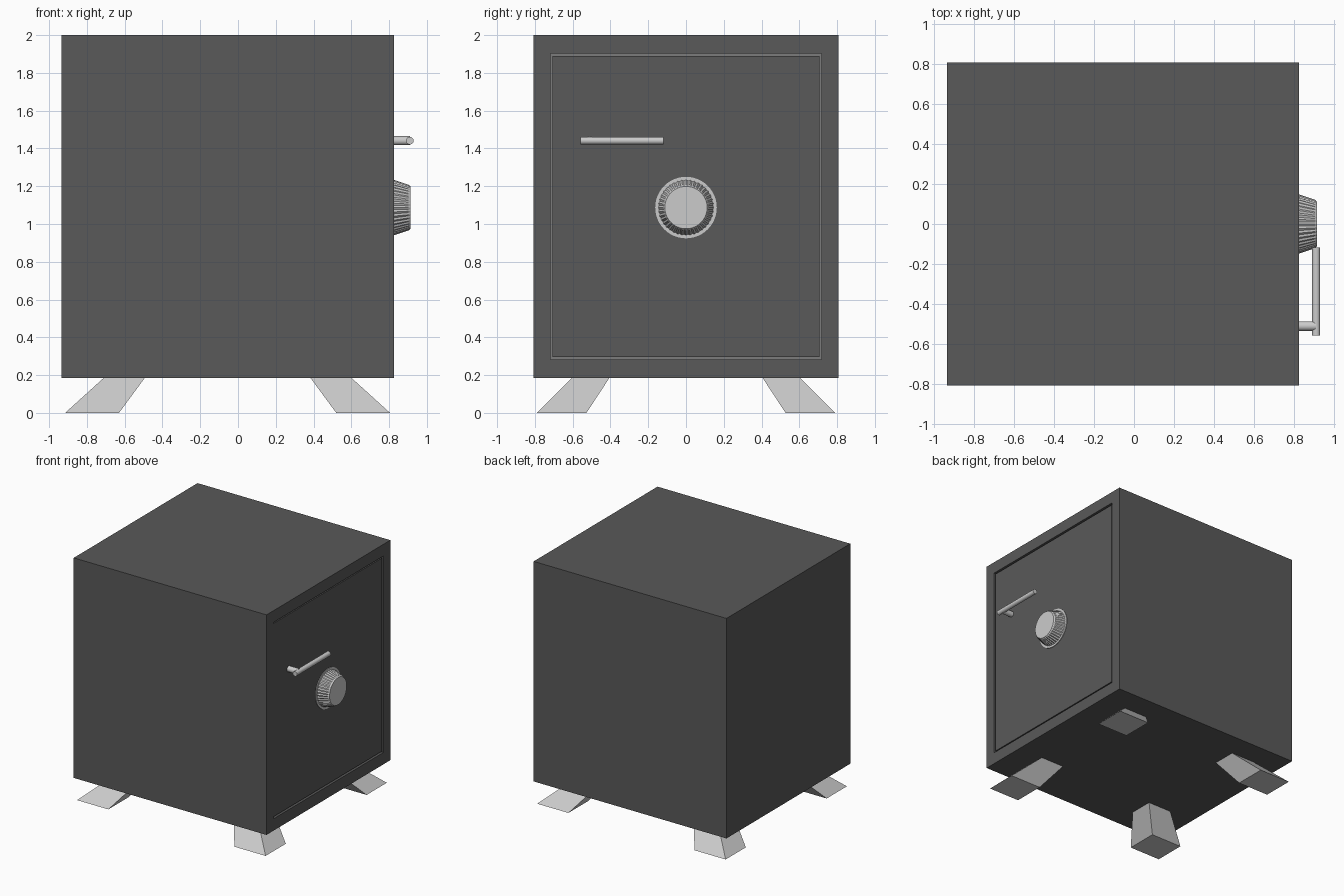
import bpy, bmesh
from math import pi, sin, cos
from mathutils import Vector

if "Cube" in bpy.data.objects:
    bpy.data.objects.remove(bpy.data.objects["Cube"])


def material(name, v):
    m = bpy.data.materials.new(name)
    m.diffuse_color = (v, v, v, 1)
    m.use_nodes = True
    m.node_tree.nodes["Principled BSDF"].inputs["Base Color"].default_value = m.diffuse_color
    return m


dark = material("dark_steel", 0.1)
seam = material("seam_grey", 0.2)


def finish(name, bm, *mats):
    bmesh.ops.recalc_face_normals(bm, faces=bm.faces)
    me = bpy.data.meshes.new(name)
    bm.to_mesh(me)
    bm.free()
    for m in mats:
        me.materials.append(m)
    ob = bpy.data.objects.new(name, me)
    bpy.context.collection.objects.link(ob)
    return ob


def box(lo, hi):
    bm = bmesh.new()
    bmesh.ops.create_cube(bm, size=1)
    for v in bm.verts:
        v.co = [hi[i] if v.co[i] > 0 else lo[i] for i in range(3)]
    return bm


def lathe_x(name, profile, n, centre, rib=0.0):
    """Closed rings of (x, radius) around the x axis; rib cuts flutes into the inner rings."""
    bm = bmesh.new()
    rings = []
    for k, (x, r) in enumerate(profile):
        cut = rib if 0 < k < len(profile) - 1 else 0
        ring = []
        for i in range(n):
            a = 2 * pi * i / n
            q = r - (cut if i % 2 else 0)
            ring.append(bm.verts.new((x, centre[0] + q * cos(a), centre[1] + q * sin(a))))
        rings.append(ring)
    for a, b in zip(rings, rings[1:]):
        for i in range(n):
            j = (i + 1) % n
            bm.faces.new((a[i], a[j], b[j], b[i]))
    bm.faces.new(rings[0])
    bm.faces.new(rings[-1])
    return finish(name, bm)


def smooth(ob):
    bpy.ops.object.select_all(action='DESELECT')
    ob.select_set(True)
    bpy.context.view_layer.objects.active = ob
    bpy.ops.object.shade_smooth_by_angle(angle=0.6)


# Body with a door recess in the +x side
FACE = 0.825
bm = box((-0.934, -0.807, 0.185), (FACE, 0.807, 2.0))
bm.normal_update()
front = max(bm.faces, key=lambda f: f.calc_center_median().x)
bmesh.ops.inset_region(bm, faces=[front], thickness=0.05)
for v in front.verts:
    v.co.y = 0.718 if v.co.y > 0 else -0.718
    v.co.z = 1.903 if v.co.z > 1 else 0.283
bmesh.ops.inset_region(bm, faces=[front], thickness=0.0)
for v in front.verts:
    v.co.x -= 0.03
front.material_index = 1
finish("safe_body", bm, dark, seam)

# Door slab, leaving a thin seam all round
finish("door", box((0.79, -0.706, 0.296), (0.82, 0.706, 1.89)), dark)

# Combination dial: flat collar and fluted, tapering knob
DIAL = (0, 1.087)
smooth(lathe_x("dial_collar", [(0.81, 0.163), (0.825, 0.163)], 48, DIAL))
lathe_x("dial_knob", [(0.815, 0.15), (0.825, 0.147), (0.903, 0.121), (0.914, 0.112)],
        80, DIAL, rib=0.005)

# Handle: standoff and horizontal bar
smooth(lathe_x("handle_standoff", [(0.81, 0.024), (0.91, 0.024)], 20, (-0.51, 1.441)))
bpy.ops.mesh.primitive_cylinder_add(vertices=20, radius=0.02, depth=0.44,
                                    location=(0.91, -0.338, 1.441), rotation=(pi / 2, 0, 0))
bpy.context.object.name = "handle_bar"
smooth(bpy.context.object)

# Four splayed feet
for sx, xn in ((-1, "back"), (1, "door")):
    for sy, yn in ((-1, "left"), (1, "right")):
        bm = box((-1, -1, 0), (1, 1, 0.186))
        for v in bm.verts:
            top = v.co.z > 0.1
            x = (0.438, 0.655) if top else (0.575, 0.86)
            y = (0.405, 0.603) if top else (0.527, 0.79)
            v.co.x = -0.055 + sx * x[v.co.x > 0]
            v.co.y = sy * y[v.co.y > 0]
        finish(f"foot_{xn}_{yn}", bm)
